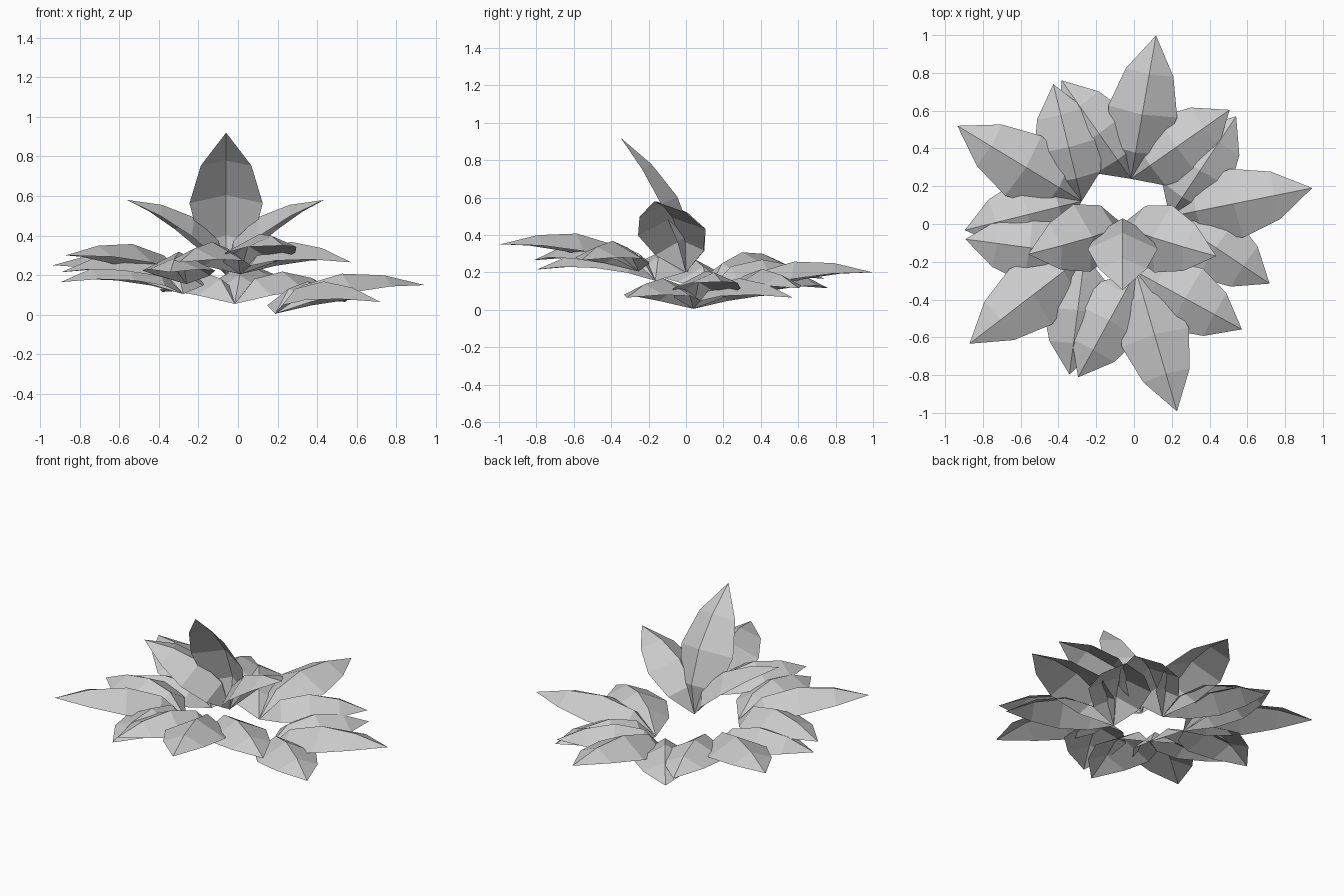
import bpy, bmesh, math
from mathutils import Vector

cube = bpy.data.objects.get("Cube")
if cube:
    bpy.data.objects.remove(cube, do_unlink=True)

grey = bpy.data.materials.new("pale_grey")
grey.use_nodes = True
colour = (0.6, 0.6, 0.6, 1)
grey.diffuse_color = colour
grey.node_tree.nodes["Principled BSDF"].inputs["Base Color"].default_value = colour

# Cross-sections along a leaf: share of length, half width, edge lift, ridge lift
SECTIONS = [(0.21, 0.135, 0.03, 0.115), (0.48, 0.185, 0.04, 0.135), (0.75, 0.128, 0.03, 0.087)]


def add_leaf(bm, base, tip, up):
    """Folded leaf with a raised midrib, pointed at both ends."""
    length = (tip - base).length
    along = (tip - base).normalized()
    side = along.cross(up).normalized()
    lift = side.cross(along)
    start, end = bm.verts.new(base), bm.verts.new(tip)
    rows = []
    for share, half, edge, ridge in SECTIONS:
        mid = base + along * length * share
        rows.append([bm.verts.new(mid + side * half * s + lift * (edge if s else ridge))
                     for s in (1, 0, -1)])
    for i in (0, 1):
        bm.faces.new((start, rows[0][i], rows[0][i + 1]))
        for a, b in zip(rows, rows[1:]):
            bm.faces.new((a[i], b[i], b[i + 1], a[i + 1]))
        bm.faces.new((rows[-1][i], end, rows[-1][i + 1]))


def make_tuft(name, base, tips, up):
    """Three leaves growing from one point."""
    bm = bmesh.new()
    for tip in tips:
        add_leaf(bm, base, tip, up)
    mesh = bpy.data.meshes.new(name)
    bm.to_mesh(mesh)
    bm.free()
    mesh.materials.append(grey)
    bpy.context.collection.objects.link(bpy.data.objects.new(name, mesh))


# Outer tufts climb in a spiral around the open centre
centre = Vector((-0.06, -0.01, 0))
for k in range(5):
    angle = math.radians(11.3) + 1.2 * k

    def place(radial, lateral, height):
        c, s = math.cos(angle), math.sin(angle)
        return centre + Vector((radial * c - lateral * s, radial * s + lateral * c,
                                height + 0.05 * k))

    tips = [place(1.023, 0, 0.15), place(0.703, 0.452, 0.065), place(0.703, -0.452, 0.065)]
    make_tuft(f"outer_leaves_{k + 1}", place(0.253, 0, 0.005), tips, Vector((0, 0, 1)))

# Upright tuft in the middle, leaning to the front
tips = [Vector((-0.06, -0.35, 0.92)), Vector((-0.56, -0.16, 0.58)), Vector((0.435, -0.17, 0.58))]
make_tuft("upright_leaves", Vector((-0.06, 0, 0.2)), tips, Vector((0, -0.1, 1)))
